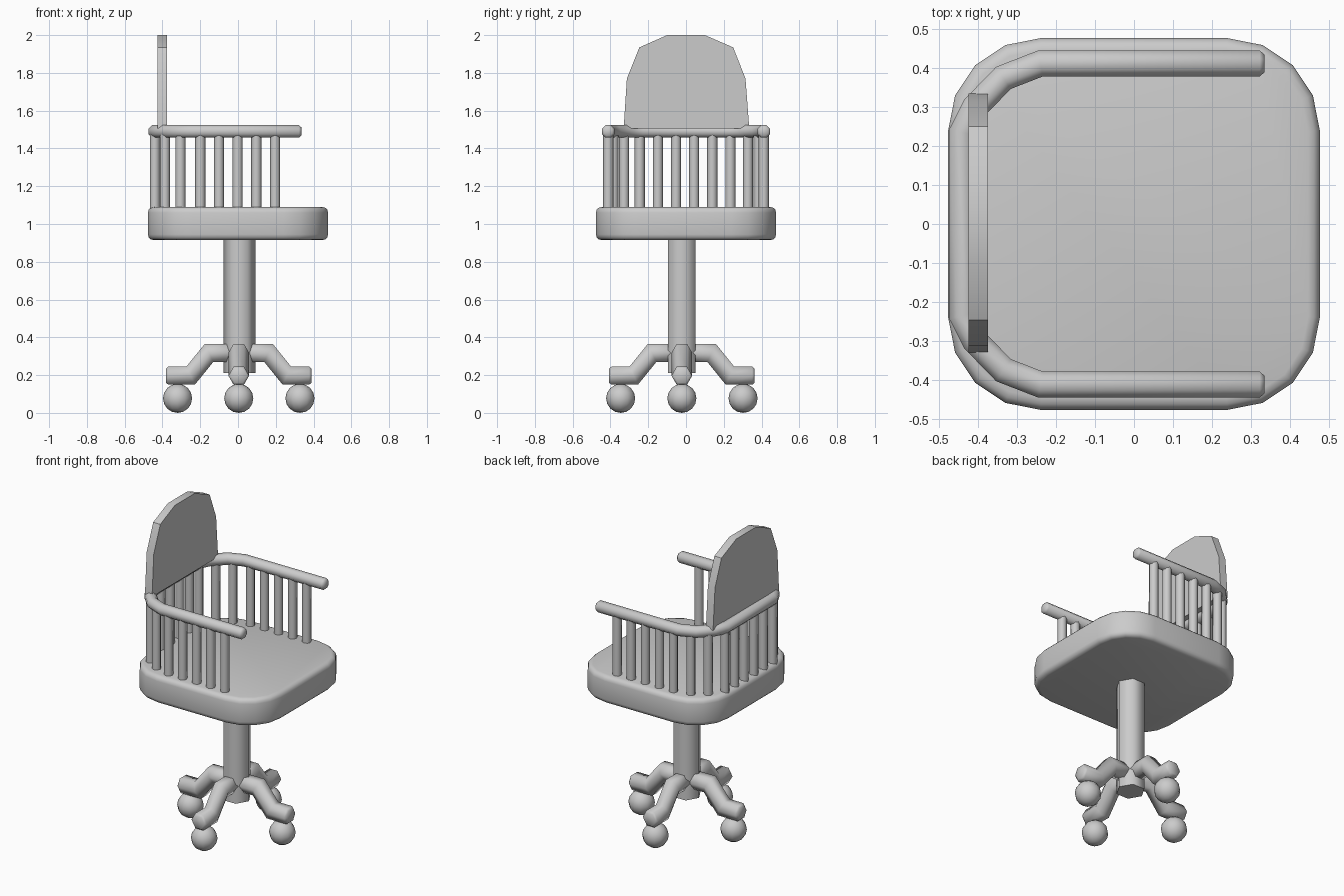
import bpy, bmesh, math
from mathutils import Vector

if "Cube" in bpy.data.objects:
    bpy.data.objects.remove(bpy.data.objects["Cube"])


def finish(name, bm, angle=65):
    bmesh.ops.recalc_face_normals(bm, faces=bm.faces[:])
    me = bpy.data.meshes.new(name)
    bm.to_mesh(me)
    bm.free()
    ob = bpy.data.objects.new(name, me)
    bpy.context.collection.objects.link(ob)
    bpy.ops.object.select_all(action='DESELECT')
    ob.select_set(True)
    bpy.context.view_layer.objects.active = ob
    bpy.ops.object.shade_smooth_by_angle(angle=math.radians(angle))
    return ob


def tube(name, path, r, sides, normal, tip=0.0, phase=0.0):
    """Sweep a polygon along a planar path with mitred bends and bevelled ends."""
    pts = [Vector(p) for p in path]
    n = Vector(normal).normalized()
    scale = [1.0] * len(pts)
    if tip:
        a = (pts[1] - pts[0]).normalized() * tip
        b = (pts[-2] - pts[-1]).normalized() * tip
        pts = [pts[0], pts[0] + a] + pts[1:-1] + [pts[-1] + b, pts[-1]]
        k = 1 - tip / r
        scale = [k] + [1.0] * (len(pts) - 2) + [k]
    bm = bmesh.new()
    rings = []
    for i, p in enumerate(pts):
        d0 = (p - pts[max(i - 1, 0)]).normalized()
        d1 = (pts[min(i + 1, len(pts) - 1)] - p).normalized()
        t = (d0 + d1).normalized()
        mitre = 1 / t.dot(d0 if i else d1)
        side = n.cross(t) * mitre
        ring = []
        for s in range(sides):
            a = phase + 2 * math.pi * s / sides
            ring.append(bm.verts.new(p + (n * math.cos(a) + side * math.sin(a)) * r * scale[i]))
        rings.append(ring)
    for a, b in zip(rings, rings[1:]):
        for s in range(sides):
            q = (s + 1) % sides
            bm.faces.new((a[s], a[q], b[q], b[s]))
    bm.faces.new(rings[0])
    bm.faces.new(rings[-1])
    return finish(name, bm)


def slab(name, outline, offset, bevel, segments):
    """Extrude a flat outline and round its rims."""
    bm = bmesh.new()
    face = bm.faces.new([bm.verts.new(p) for p in outline])
    ext = bmesh.ops.extrude_face_region(bm, geom=[face])
    moved = [g for g in ext['geom'] if isinstance(g, bmesh.types.BMVert)]
    bmesh.ops.translate(bm, verts=moved, vec=offset)
    bmesh.ops.recalc_face_normals(bm, faces=bm.faces[:])
    if bevel:
        rim = [e for e in bm.edges if e.calc_face_angle(0) > math.radians(80)]
        bmesh.ops.bevel(bm, geom=rim, offset=bevel, segments=segments, profile=0.5,
                        affect='EDGES')
    return finish(name, bm, 40)


# Seat: square with rounded corners
seat = []
for k, (sx, sy) in enumerate(((1, 1), (-1, 1), (-1, -1), (1, -1))):
    for j in range(5):
        a = math.radians(90 * k + 22.5 * j)
        seat.append((sx * 0.24 + 0.237 * math.cos(a), sy * 0.24 + 0.237 * math.sin(a), 0.915))
slab("seat", seat, (0, 0, 0.175), 0.03, 3)

# Wraparound arm rail
half = [(0.335, 0.412), (-0.24, 0.412), (-0.335, 0.375), (-0.408, 0.3), (-0.441, 0.235)]
rail = [(x, y, 1.49) for x, y in half] + [(x, -y, 1.49) for x, y in reversed(half)]
tube("arm_rail", rail, 0.036, 8, (0, 0, 1), tip=0.012, phase=math.pi / 8)

# Spindles under the rail
spots = [(-0.44, -0.245 + 0.096 * i) for i in range(6)]
for s in (1, -1):
    spots += [(-0.2 + 0.099 * i, s * 0.412) for i in range(5)]
    spots += [(-0.305, s * 0.385), (-0.387, s * 0.328)]
for x, y in spots:
    tube("spindle", [(x, y, 1.07), (x, y, 1.48)], 0.027, 8, (1, 0, 0))

# Backrest panel
back = [(-0.33, 1.505), (-0.313, 1.77), (-0.247, 1.935), (-0.1, 2.0),
        (0.1, 2.0), (0.25, 1.935), (0.315, 1.77), (0.335, 1.505)]
slab("backrest", [(-0.425, y, z) for y, z in back], (0.05, 0, 0), 0, 1)

# Hexagonal centre column
CX, CY = 0.008, -0.022
tube("column", [(CX, CY, 0.21), (CX, CY, 0.93)], 0.085, 6, (1, 0, 0))

# Four bent legs with ball casters
for i in range(4):
    a = i * math.pi / 2
    dx, dy = math.cos(a), math.sin(a)
    prof = [(0.03, 0.318), (0.157, 0.318), (0.255, 0.197), (0.385, 0.197)]
    tube("leg", [(CX - 0.004 + dx * d, CY + dy * d, z) for d, z in prof],
         0.055, 6, (-dy, dx, 0), tip=0.012)
    bm = bmesh.new()
    bmesh.ops.create_uvsphere(bm, u_segments=12, v_segments=8, radius=0.077)
    ball = finish("caster", bm)
    ball.location = (CX - 0.004 + dx * 0.324, CY + dy * 0.324, 0.077)
